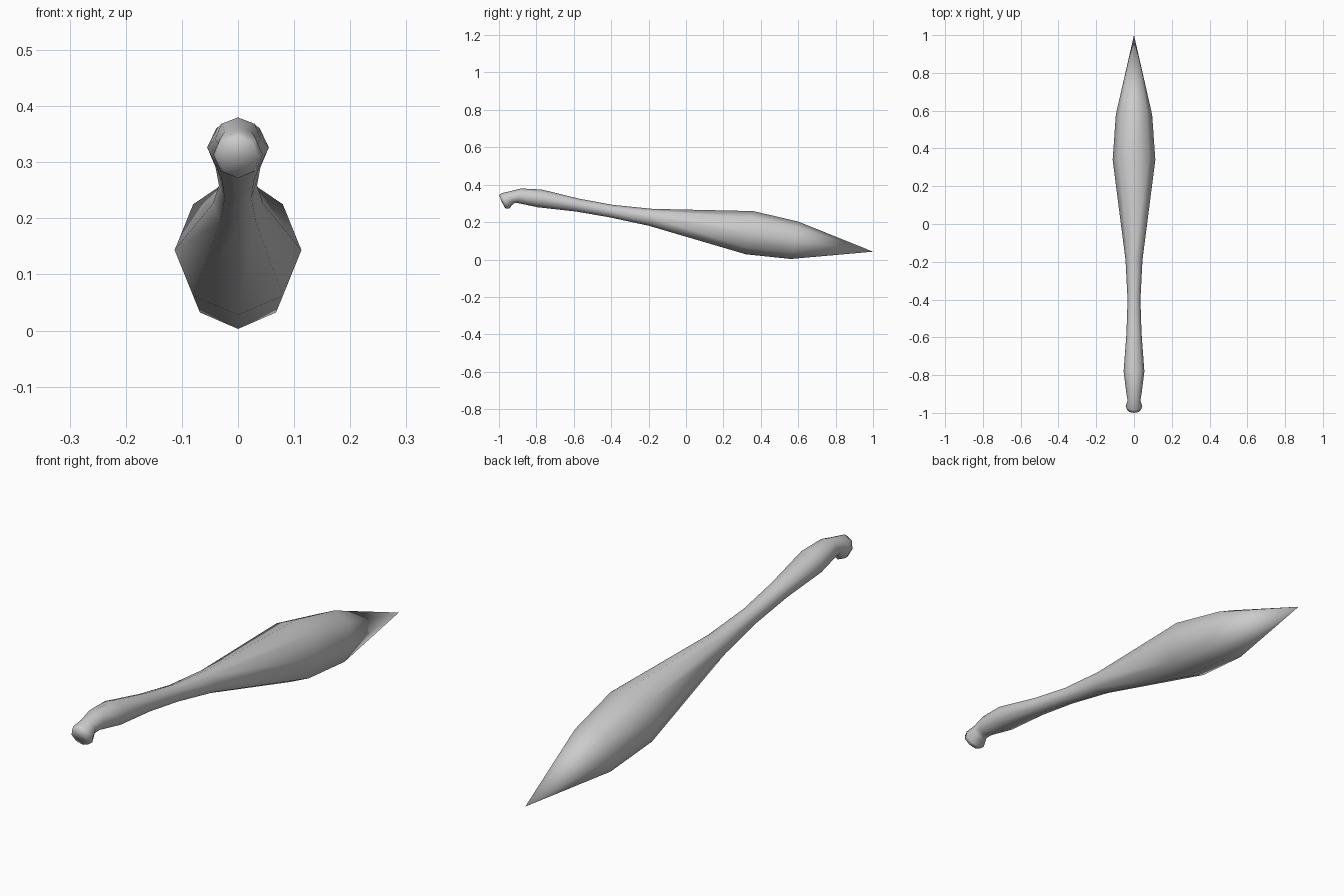
import bpy, bmesh, math
from mathutils import Vector

if "Cube" in bpy.data.objects:
    bpy.data.objects.remove(bpy.data.objects["Cube"])

SIDES = 8
# Tilted sections, knob end to point: top y, top z, bottom y, bottom z, half width
SECTIONS = [
    (-1.00, 0.345, -0.965, 0.272, 0.037),
    (-0.985, 0.355, -0.945, 0.272, 0.044),
    (-0.945, 0.364, -0.922, 0.300, 0.034),
    (-0.88, 0.380, -0.905, 0.303, 0.041),
    (-0.77, 0.374, -0.79, 0.279, 0.055),
    (-0.57, 0.325, -0.59, 0.257, 0.040),
    (-0.39, 0.292, -0.41, 0.226, 0.034),
    (-0.18, 0.271, -0.20, 0.181, 0.045),
    (0.36, 0.259, 0.32, 0.028, 0.113),
    (0.60, 0.203, 0.56, 0.003, 0.096),
]


def ring(bm, section):
    ty, tz, by, bz, w = section
    top, bottom = Vector((0, ty, tz)), Vector((0, by, bz))
    mid, up = (top + bottom) / 2, (top - bottom) / 2
    verts = []
    for i in range(SIDES):
        a = 2 * math.pi * i / SIDES
        verts.append(bm.verts.new(mid + up * math.cos(a) + Vector((w * math.sin(a), 0, 0))))
    return verts


def fan(bm, verts, point):
    tip = bm.verts.new(point)
    for i in range(SIDES):
        bm.faces.new((verts[i], verts[(i + 1) % SIDES], tip))


bm = bmesh.new()
rings = [ring(bm, s) for s in SECTIONS]

# Handle and body skin
for a, b in zip(rings, rings[1:]):
    for i in range(SIDES):
        j = (i + 1) % SIDES
        bm.faces.new((a[i], a[j], b[j], b[i]))

# Knob end and pointed tip
fan(bm, rings[0], (0, -0.985, 0.308))
fan(bm, rings[-1], (0, 1.0, 0.042))

bmesh.ops.recalc_face_normals(bm, faces=bm.faces)
for f in bm.faces:
    f.smooth = True
mesh = bpy.data.meshes.new("club_body")
bm.to_mesh(mesh)
bm.free()
club = bpy.data.objects.new("club_body", mesh)
bpy.context.collection.objects.link(club)
